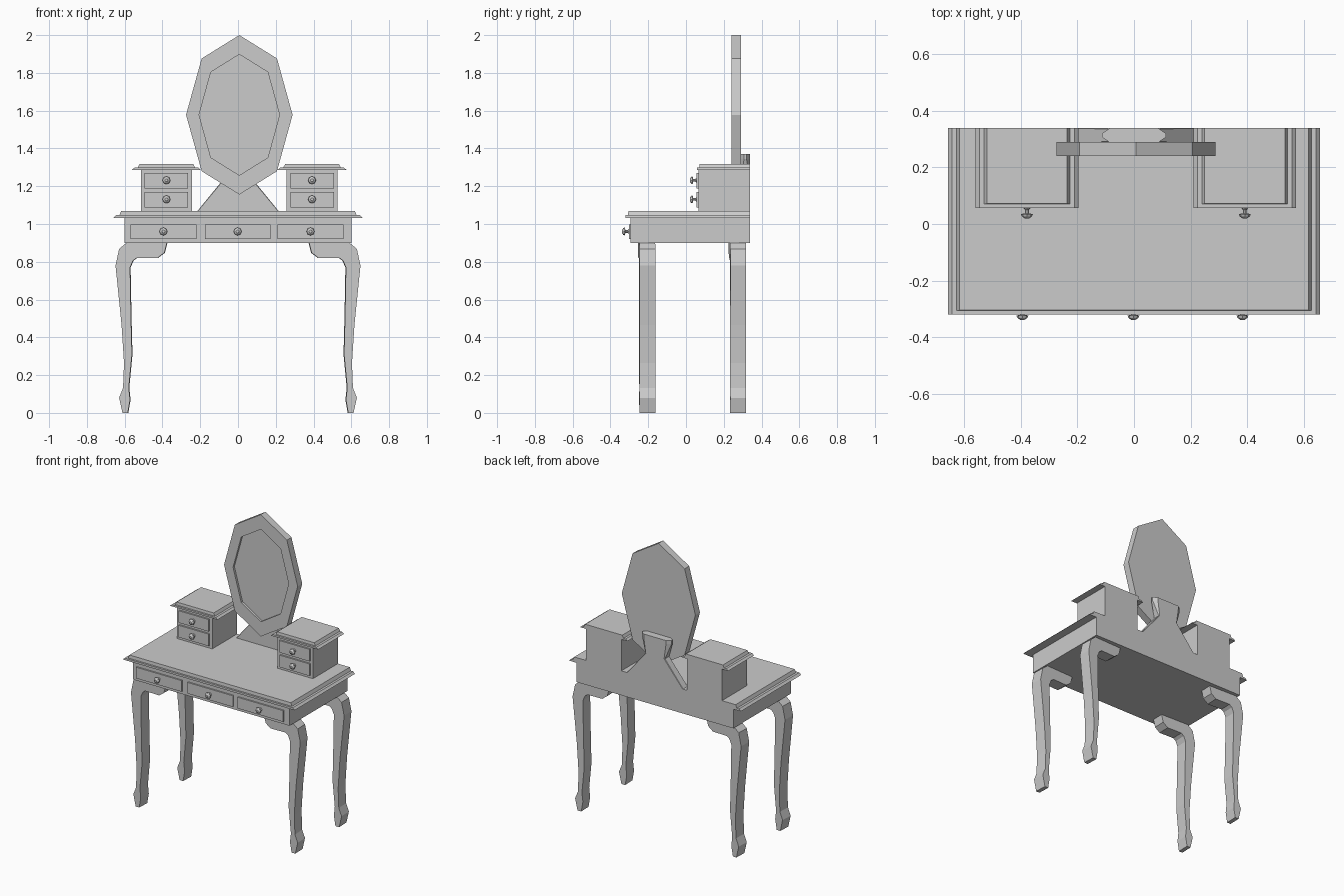
import bpy, bmesh
from math import pi, sin, cos, radians
from mathutils import Matrix, Vector

if "Cube" in bpy.data.objects:
    bpy.data.objects.remove(bpy.data.objects["Cube"])

BACK = 0.34


def finish(bm, name):
    bmesh.ops.recalc_face_normals(bm, faces=bm.faces)
    me = bpy.data.meshes.new(name)
    bm.to_mesh(me)
    bm.free()
    ob = bpy.data.objects.new(name, me)
    bpy.context.collection.objects.link(ob)
    return ob


def loft(name, rings):
    """Skin equal-length rings of points and cap both ends."""
    bm = bmesh.new()
    rows = [[bm.verts.new(p) for p in r] for r in rings]
    n = len(rows[0])
    for a, b in zip(rows, rows[1:]):
        for i in range(n):
            j = (i + 1) % n
            bm.faces.new((a[i], a[j], b[j], b[i]))
    bm.faces.new(rows[0])
    bm.faces.new(rows[-1])
    return finish(bm, name)


def rect(x0, x1, y0, y1, z):
    return [(x0, y0, z), (x1, y0, z), (x1, y1, z), (x0, y1, z)]


def box(name, x0, x1, y0, y1, z0, z1):
    return loft(name, [rect(x0, x1, y0, y1, z0), rect(x0, x1, y0, y1, z1)])


def moulded_top(name, cx, hw, front, z, lip, h):
    """Stepped slab: thin slanted lip below, narrower slab above."""
    steps = [(0, 0, 0), (0.014, 0, lip), (0.030, 0.013, lip), (0.040, 0.015, h)]
    return loft(name, [rect(cx - hw + d, cx + hw - d, front + f, BACK, z + dz)
                       for d, f, dz in steps])


def knob(name, x, y, z):
    """Turned knob pointing to the front."""
    prof = [(0.012, 0), (0.007, 0.006), (0.007, 0.018), (0.021, 0.021),
            (0.018, 0.029), (0.008, 0.036)]
    return loft(name, [[(x + r * cos(i * pi / 4), y - d, z + r * sin(i * pi / 4))
                        for i in range(8)] for r, d in prof])


def drawer(name, cx, hw, face, z0, z1):
    box(name, cx - hw, cx + hw, face, face + 0.03, z0, z1)
    knob(name + "_knob", cx, face, (z0 + z1) / 2 + 0.002)


# Table body, top and three drawers
box("table_body", -0.60, 0.60, -0.293, BACK, 0.90, 1.035)
moulded_top("table_top", 0, 0.658, -0.32, 1.033, 0.014, 0.036)
for i, x in enumerate((-0.395, -0.002, 0.384)):
    drawer(f"table_drawer_{i + 1}", x, 0.174, -0.303, 0.92, 0.997)

# Two small cabinets with two drawers each
for side, cx in (("left", -0.379), ("right", 0.392)):
    box(f"{side}_cabinet", cx - 0.135, cx + 0.135, 0.067, BACK, 1.065, 1.292)
    moulded_top(f"{side}_cabinet_top", cx, 0.182, 0.057, 1.287, 0.012, 0.031)
    for lvl, z0 in (("lower", 1.087), ("upper", 1.188)):
        drawer(f"{side}_{lvl}_drawer", cx, 0.115, 0.056, z0, z0 + 0.083)

# Cabriole legs: curved profile extruded in depth
LEG = [(-0.590, 0.90), (-0.628, 0.868), (-0.647, 0.78), (-0.615, 0.465),
       (-0.602, 0.265), (-0.607, 0.132), (-0.628, 0.08), (-0.610, 0),
       (-0.582, 0), (-0.570, 0.07), (-0.577, 0.132), (-0.560, 0.31),
       (-0.565, 0.50), (-0.570, 0.77), (-0.555, 0.805), (-0.535, 0.82),
       (-0.425, 0.82), (-0.388, 0.848), (-0.375, 0.90)]
for row, y in (("front", -0.205), ("back", 0.275)):
    for side, s in (("left", 1), ("right", -1)):
        turn = Matrix.Rotation(radians(-2 * s), 3, 'Z')
        piv = Vector((-0.59 * s, y, 0))
        loft(f"{row}_{side}_leg",
             [[piv + turn @ (Vector((s * x, yy, z)) - piv) for x, z in LEG]
              for yy in (y - 0.042, y + 0.042)])


# Mirror: eight-sided frame with the glass set back into it
def octagon(rx, rz, y):
    return [(0.007 + rx * cos(i * pi / 4), y, 1.578 + rz * sin(i * pi / 4))
            for i in range(8)]


loft("mirror", [octagon(0.282, 0.422, 0.29), octagon(0.282, 0.422, 0.24),
                octagon(0.213, 0.320, 0.24), octagon(0.213, 0.320, 0.255)])


# Mirror stand: wide foot, narrow neck, flared head with chamfered corners
def stand_ring(w, c, z, y0=0.288, y1=BACK):
    d = c * 0.7
    return [(-w + c, y0, z), (w - c, y0, z), (w, y0 + d, z), (w, y1 - d, z),
            (w - c, y1, z), (-w + c, y1, z), (-w, y1 - d, z), (-w, y0 + d, z)]


loft("mirror_stand", [stand_ring(0.218, 0.003, 1.065), stand_ring(0.075, 0.005, 1.24),
                      stand_ring(0.113, 0.028, 1.345), stand_ring(0.113, 0.028, 1.37)])
